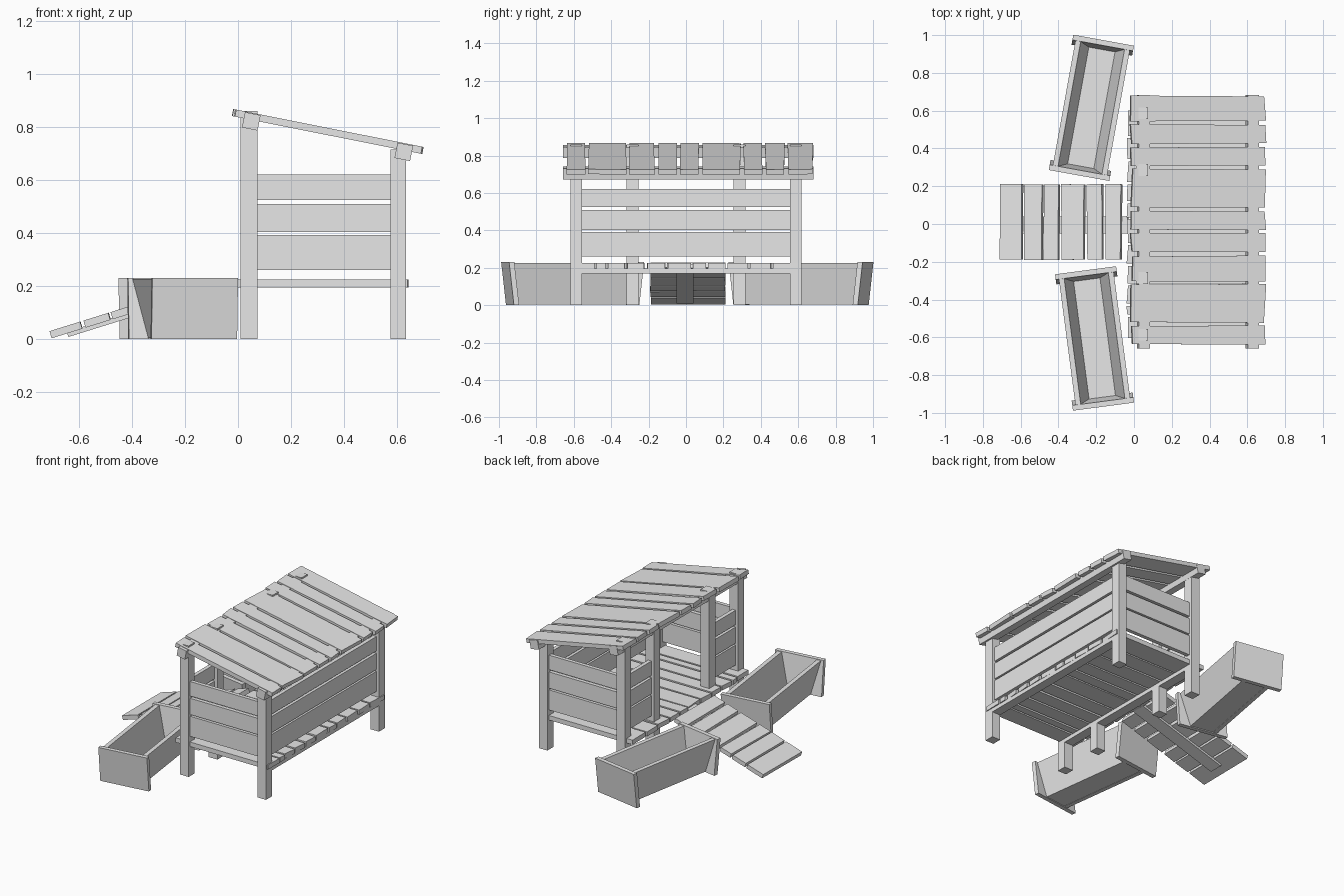
import bpy, bmesh, random
from math import radians
from mathutils import Matrix, Vector

random.seed(4)
cube = bpy.data.objects.get("Cube")
if cube:
    bpy.data.objects.remove(cube, do_unlink=True)

GREY = (0.8, 0.8, 0.8, 1)
wood = bpy.data.materials.new("plain_grey_wood")
wood.use_nodes = True
wood.diffuse_color = GREY
wood.node_tree.nodes["Principled BSDF"].inputs["Base Color"].default_value = GREY


def slab(name, x, y, z, top_x=None, top_y=None, frame=Matrix(), skew=0.0):
    """Board between ranges; the top may differ from the bottom, ends may be uneven."""
    bm = bmesh.new()
    bmesh.ops.create_cube(bm, size=1)
    wobble = {(i, j): Vector((random.uniform(-skew, skew), random.uniform(-skew, skew) / 2, 0))
              for i in (0, 1) for j in (0, 1)}
    for v in bm.verts:
        i, j, k = (int(c > 0) for c in v.co)
        xs, ys = (top_x or x, top_y or y) if k else (x, y)
        v.co = frame @ (Vector((xs[i], ys[j], z[k])) + wobble[i, j])
    mesh = bpy.data.meshes.new(name)
    bm.to_mesh(mesh)
    bm.free()
    mesh.materials.append(wood)
    obj = bpy.data.objects.new(name, mesh)
    bpy.context.collection.objects.link(obj)


FRONT, BACK = (0.01, 0.073), (0.575, 0.635)
OUTER, INNER = (0.555, 0.617), (0.255, 0.318)


def mirrored(span, side):
    return tuple(sorted(side * v for v in span))


# Posts and walls
ROWS = [(0.26, 0.392), (0.403, 0.51), (0.525, 0.62)]
for side, word in ((-1, "right"), (1, "left")):
    slab(f"back_post_{word}", BACK, mirrored(OUTER, side), (0, 0.715))
    slab(f"front_post_{word}", FRONT, mirrored(OUTER, side), (0, 0.86))
    slab(f"door_post_{word}", FRONT, mirrored(INNER, side), (0, 0.86))
    for row in ROWS:
        slab(f"side_wall_board_{word}", (0.07, 0.58), mirrored((0.575, 0.6), side), row)
        slab(f"front_wall_board_{word}", (0.028, 0.053), mirrored((0.315, 0.56), side), row)
for row in ROWS:
    slab("back_wall_board", (0.592, 0.617), (-0.56, 0.56), row)

# Floor beams and boards
for x in (FRONT, BACK):
    slab("floor_beam", x, (-0.56, 0.56), (0.17, 0.196))
FLOOR = [-0.61, -0.485, -0.425, -0.32, -0.215, -0.105, 0.03, 0.115, 0.215, 0.335, 0.46, 0.61]
for a, b in zip(FLOOR, FLOOR[1:]):
    slab("floor_board", (-0.035, 0.638), (a + 0.006, b - 0.006), (0.195, 0.225), skew=0.006)

# Sloping roof
roof = Matrix.Translation((-0.012, 0, 0.867)) @ Matrix.Rotation(radians(11.3), 4, 'Y')
ROOF = [(-0.635, -0.54), (-0.52, -0.32), (-0.305, -0.17), (-0.15, -0.05), (-0.033, 0.068),
        (0.088, 0.29), (0.31, 0.405), (0.425, 0.525), (0.545, 0.677)]
for span in ROOF:
    slab("roof_board", (0, 0.72), span, (-0.027, 0), frame=roof, skew=0.007)
for x in (0.04, 0.627):
    slab("roof_beam", (x, x + 0.06), (-0.658, 0.682), (-0.062, -0.003), frame=roof)

# Entrance ramp
ramp = Matrix.Translation((-0.71, 0, 0.03)) @ Matrix.Rotation(radians(-17.3), 4, 'Y')
RAMP = [(0, 0.118), (0.132, 0.23), (0.243, 0.322), (0.343, 0.468), (0.482, 0.567), (0.582, 0.668)]
for span in RAMP:
    slab("ramp_board", span, (-0.19, 0.21), (-0.028, 0), frame=ramp, skew=0.004)
slab("ramp_stringer", (0.06, 0.7), (-0.05, 0.04), (-0.042, -0.022), frame=ramp)

# Feeding troughs with flared sides and leaning ends
H = 0.23
for word, place, turn in (("left", (-0.226, 0.615, 0), -10.3), ("right", (-0.209, -0.606, 0), 7.5)):
    frame = Matrix.Translation(place) @ Matrix.Rotation(radians(turn), 4, 'Z')
    for s in (-1, 1):
        slab(f"{word}_trough_end", (-0.163, 0.163), mirrored((0.31, 0.338), s), (0, H),
             top_y=mirrored((0.336, 0.364), s), frame=frame)
        slab(f"{word}_trough_side", mirrored((0.063, 0.09), s), (-0.312, 0.312), (0.004, H - 0.004),
             mirrored((0.118, 0.146), s), (-0.338, 0.338), frame=frame)
    slab(f"{word}_trough_floor", (-0.08, 0.08), (-0.315, 0.315), (0.006, 0.034), frame=frame)
